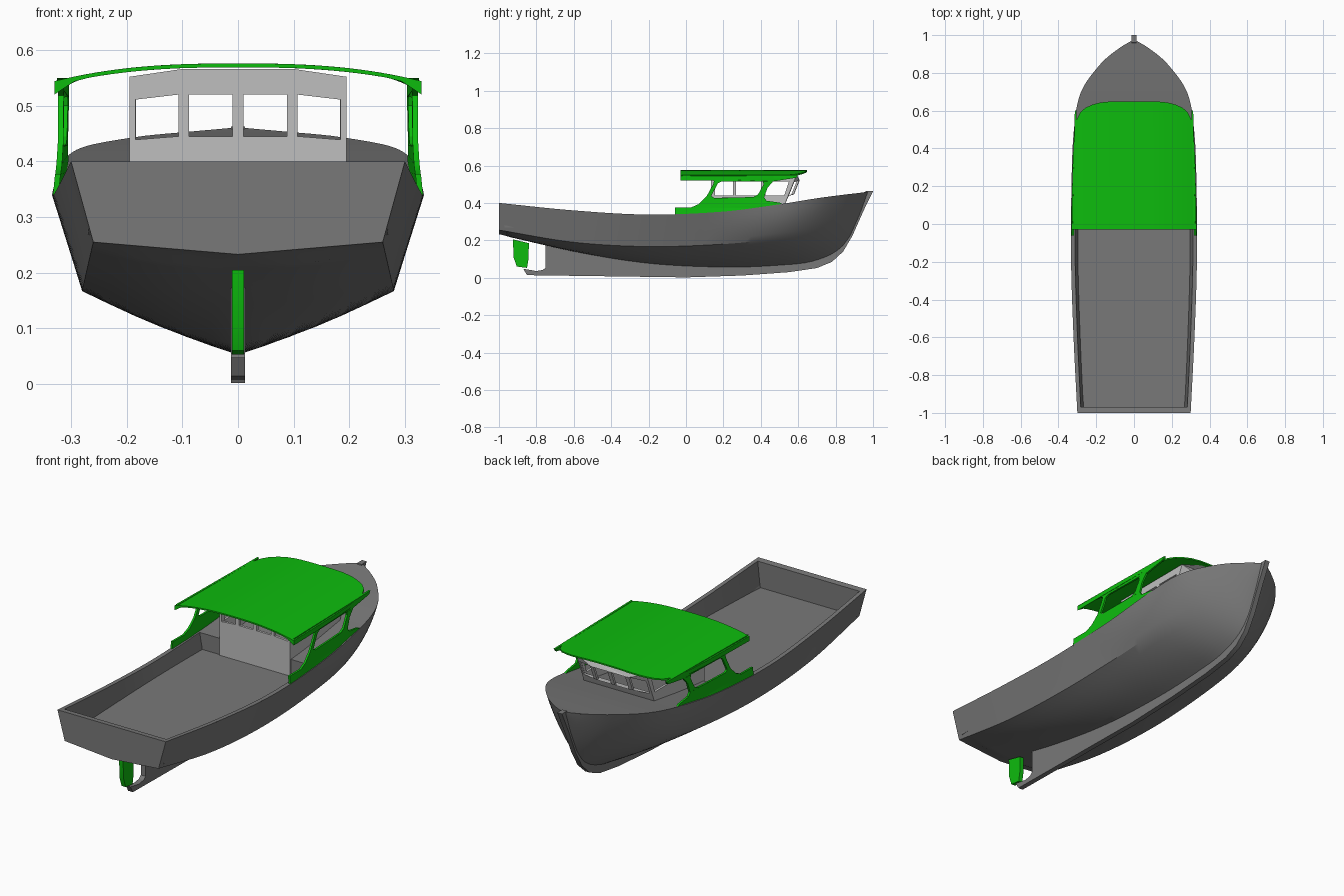
import bpy, bmesh, math
from mathutils import Vector

if "Cube" in bpy.data.objects:
    bpy.data.objects.remove(bpy.data.objects["Cube"], do_unlink=True)


def material(name, colour):
    mat = bpy.data.materials.new(name)
    mat.use_nodes = True
    mat.diffuse_color = (*colour, 1)
    mat.node_tree.nodes["Principled BSDF"].inputs["Base Color"].default_value = (*colour, 1)
    return mat


grey = material("hull grey", (0.19, 0.19, 0.19))
pale = material("cabin pale grey", (0.52, 0.52, 0.52))
green = material("trim green", (0.004, 0.5, 0.004))


def finish(name, bm, mat, angle=25):
    bmesh.ops.remove_doubles(bm, verts=bm.verts, dist=0.0005)
    bmesh.ops.recalc_face_normals(bm, faces=bm.faces)
    mesh = bpy.data.meshes.new(name)
    bm.to_mesh(mesh)
    bm.free()
    obj = bpy.data.objects.new(name, mesh)
    mesh.materials.append(mat)
    bpy.context.collection.objects.link(obj)
    bpy.ops.object.select_all(action="DESELECT")
    obj.select_set(True)
    bpy.context.view_layer.objects.active = obj
    bpy.ops.object.shade_smooth_by_angle(angle=math.radians(angle))
    return obj


def loft(bm, rows, closed=False):
    """Skin a list of equally long point rows; returns the vertex rows."""
    grid = [[bm.verts.new(p) for p in row] for row in rows]
    count = len(rows[0])
    for a, b in zip(grid, grid[1:]):
        for i in range(count if closed else count - 1):
            j = (i + 1) % count
            bm.faces.new((a[i], a[j], b[j], b[i]))
    return grid


def panel(name, mat, outline, holes, thickness, place):
    """Flat sheet with cut openings; place(u, v, w) puts it in space."""
    curve = bpy.data.curves.new(name, "CURVE")
    curve.dimensions = "2D"
    curve.fill_mode = "BOTH"
    curve.extrude = thickness / 2
    for points in [outline] + holes:
        spline = curve.splines.new("POLY")
        spline.points.add(len(points) - 1)
        for target, (u, v) in zip(spline.points, points):
            target.co = (u, v, 0, 1)
        spline.use_cyclic_u = True
    helper = bpy.data.objects.new(name + " outline", curve)
    bpy.context.collection.objects.link(helper)
    bpy.context.view_layer.update()
    mesh = helper.to_mesh()
    bm = bmesh.new()
    bm.from_mesh(mesh)
    helper.to_mesh_clear()
    bpy.data.objects.remove(helper)
    for v in bm.verts:
        v.co = place(*v.co)
    return finish(name, bm, mat)


# Hull lines: y, keel height, chine half width and height, sheer half width and height
LINES = [
    (-1, .233, .26, .255, .30, .40),
    (-.6, .14, .275, .19, .32, .36),
    (-.2, .075, .28, .167, .333, .338),
    (.2, .053, .272, .18, .331, .354),
    (.5, .062, .25, .21, .318, .393),
    (.7, .087, .185, .24, .28, .425),
    (.85, .17, .095, .29, .175, .445),
    (.93, .33, .04, .38, .08, .454),
    (.97, .445, .012, .452, .013, .46),
]


def lines_at(y):
    """Smoothly interpolated hull lines."""
    last = len(LINES) - 1
    k = max(i for i in range(last) if LINES[i][0] <= y + 1e-6)
    p, q = LINES[k], LINES[k + 1]
    before, after = LINES[max(k - 1, 0)], LINES[min(k + 2, last)]
    span = q[0] - p[0]
    t = (y - p[0]) / span
    out = []
    for c in range(1, len(p)):
        m = (q[c] - before[c]) / (q[0] - before[0]) * span
        n = (after[c] - p[c]) / (after[0] - p[0]) * span
        out.append(p[c] + (q[c] - p[c]) * t * t * (3 - 2 * t)
                   + m * t * (1 - t) ** 2 - n * t * t * (1 - t))
    return out


def section(y):
    """Half section, keel to sheer, with a chine that softens at the bow."""
    kz, cx, cz, sx, sz = lines_at(y)
    keel, chine, sheer = Vector((0, kz)), Vector((cx, cz)), Vector((sx, sz))
    control = chine * 2 - (keel + sheer) / 2
    soft = min(max((y - .1) / .6, 0), 1)
    pts = []
    for i in range(13):
        t = i / 12
        hard = keel.lerp(chine, t * 2) if t < .5 else chine.lerp(sheer, t * 2 - 1)
        if t < .5:
            hard.y -= .012 * math.sin(t * 2 * math.pi) * (y > -.95)
        round_point = keel * (1 - t) ** 2 + control * 2 * t * (1 - t) + sheer * t * t
        pts.append(hard.lerp(round_point, soft))
    return pts


# Outer hull shell and transom
stations = [-1 + 1.97 * i / 60 for i in range(61)]
rows = []
for y in stations:
    half = section(y)
    rows.append([(-p.x, y, p.y) for p in reversed(half)] + [(p.x, y, p.y) for p in half[1:]])
bm = bmesh.new()
skin = loft(bm, rows)
bm.faces.new(skin[0])
finish("hull", bm, grey)

# Gunwale, sunken cockpit and foredeck in one skin
FLOOR, HOUSE_BACK = .268, .14


def deck_row(y, sunken):
    sx, sz = lines_at(y)[3:]
    rim, low = sx * .935, sx * .89
    depth = FLOOR if sunken else sz
    half = [(sx, sz), (rim, sz), (low, depth)]
    return [(-x, y, z) for x, z in half] + [(x, y, z) for x, z in reversed(half)]


cockpit = [-.97 + (HOUSE_BACK + .97) * i / 24 for i in range(25)]
foredeck = [HOUSE_BACK + (.97 - HOUSE_BACK) * i / 30 for i in range(31)]
rows = [deck_row(-1, False), deck_row(-.97, False)]
rows += [deck_row(y, True) for y in cockpit] + [deck_row(y, False) for y in foredeck]
bm = bmesh.new()
loft(bm, rows)
finish("deck_and_cockpit", bm, grey)

# Keel and stem, with the heel that carries the rudder
stem = [(-.87, .048), (-.85, .014), (0, .002), (.3, .012), (.55, .03), (.7, .052), (.78, .085),
        (.84, .14), (.89, .225), (.95, .36), (1, .463), (.96, .463)]
inner = [(y, lines_at(y)[0] + .012) for y in (.93, .88, .82, .7, .5, .2, -.2, -.5, -.75)]
heel = [(-.75, .055), (-.765, .042), (-.8, .036)]
along = lambda u, v, w: (w, u, v)
panel("keel", grey, stem + inner + heel, [], .026, along)

# Rudder
panel("rudder", green, [(-.925, .205), (-.922, .11), (-.905, .06), (-.85, .053), (-.842, .1),
                        (-.84, .185)], [], .022, along)

# Cabin: rear bulkhead and raked windscreen share the same window layout
HALF = .195
windows = []
for s in (-1, 1):
    windows.append([(s * .01, .445), (s * .088, .445), (s * .088, .52), (s * .01, .52)])
    windows.append([(s * .107, .445), (s * .184, .439), (s * .184, .511), (s * .107, .52)])


def cabin_outline(bottom):
    return [(-HALF, bottom), (-.1, bottom), (.1, bottom), (HALF, bottom),
            (HALF, .552), (.1, .566), (-.1, .566), (-HALF, .552)]


def rake(z):
    return .525 + .4 * (z - .4)


panel("cabin_bulkhead", pale, cabin_outline(FLOOR), windows, .012,
      lambda u, v, w: (u, HOUSE_BACK + w, v))
panel("windscreen", pale, cabin_outline(.375), windows, .012,
      lambda u, v, w: (u, rake(v) + w + .3 * min(HALF - abs(u), HALF - .1), v))

# Cabin sides
side_outline = [(HOUSE_BACK, FLOOR), (.48, FLOOR), (rake(.4), .4), (rake(.552), .552),
                (HOUSE_BACK, .552)]
side_windows = [[(a, .44), (b, .44), (c, .515), (a, .515)]
                for a, b, c in ((.155, .25, .25), (.268, .4, .4), (.425, .525, .55))]
for s, side in ((-1, "right"), (1, "left")):
    panel(side + "_cabin_side", pale, side_outline, side_windows, .012,
          lambda u, v, w: (s * (HALF - .006) + w, u, v))

# Shelter sides rising from the gunwale to the roof
lower = [(y, lines_at(y)[4] - .004) for y in (-.06, .04, .14, .24, .34, .44, .52)]
shelter = lower + [(.5, .402), (.43, .412), (.418, .43), (.435, .48), (.465, .515), (.59, .535),
                   (.6, .55), (-.03, .55), (0, .538), (.12, .528), (.15, .518), (.145, .5),
                   (.11, .435), (.07, .395), (.03, .377), (-.06, .377)]
opening = [(.135, .437), (.15, .427), (.3, .43), (.36, .432), (.385, .445), (.415, .5),
           (.41, .516), (.19, .515), (.17, .505)]
for s, side in ((-1, "right"), (1, "left")):
    panel(side + "_shelter_side", green, shelter, [opening], .01,
          lambda u, v, w: (s * (lines_at(min(u, .45))[3] - .006 - .1 * min(v - .335, .08)) + w, u, v))

# Cambered roof with thicker side edges and rounded front corners
plan = [(-.03, .33), (.15, .328), (.3, .325), (.42, .32), (.5, .313), (.55, .304), (.59, .285),
        (.615, .258), (.632, .22), (.643, .18), (.648, .13)]
rows = []
for y, width in plan:
    across = [width * math.sin(math.pi / 2 * i / 10) for i in range(-10, 11)]
    crown = lambda x: .576 - .032 * (abs(x) / .33) ** 2.6
    edge = lambda x: .007 + .017 * max(0, abs(x) - .29) / .04
    rows.append([(x, y, crown(x)) for x in across]
                + [(x, y, crown(x) - edge(x)) for x in reversed(across)])
bm = bmesh.new()
ends = loft(bm, rows, closed=True)
for end in (ends[0], ends[-1]):
    for i in range(20):
        bm.faces.new((end[i], end[i + 1], end[40 - i], end[41 - i]))
finish("roof", bm, green)
